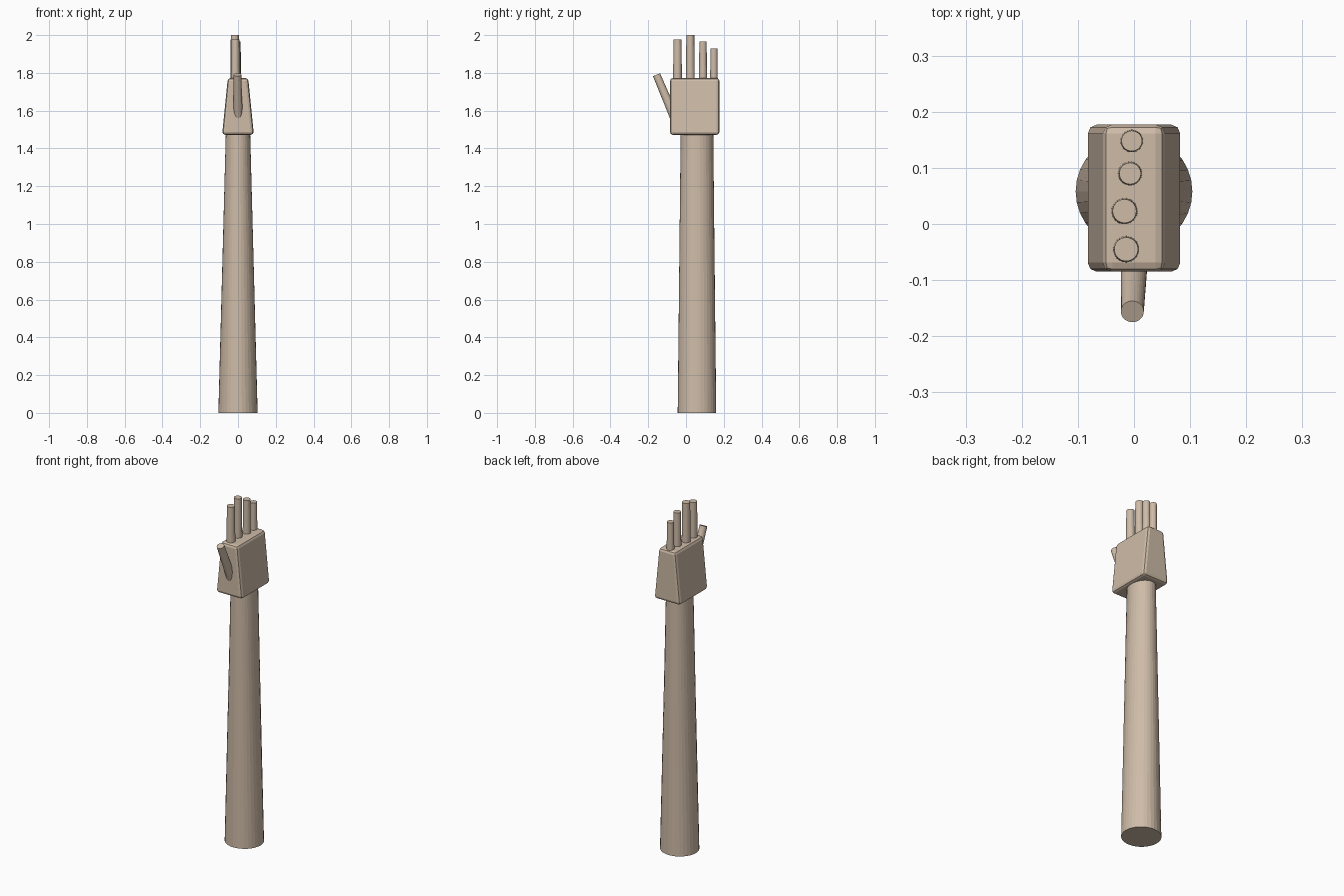
import bpy, bmesh
from mathutils import Vector

if "Cube" in bpy.data.objects:
    bpy.data.objects.remove(bpy.data.objects["Cube"])

skin = bpy.data.materials.new("skin")
skin.diffuse_color = (0.62, 0.50, 0.39, 1)
skin.use_nodes = True
skin.node_tree.nodes["Principled BSDF"].inputs["Base Color"].default_value = skin.diffuse_color


def finish(bm, name):
    bmesh.ops.recalc_face_normals(bm, faces=bm.faces)
    me = bpy.data.meshes.new(name)
    bm.to_mesh(me)
    bm.free()
    me.materials.append(skin)
    ob = bpy.data.objects.new(name, me)
    bpy.context.collection.objects.link(ob)
    return ob


def tapered_rod(name, start, end, r1, r2):
    """Tapered 32-sided cylinder between two points."""
    a, b = Vector(start), Vector(end)
    axis = b - a
    bm = bmesh.new()
    bmesh.ops.create_cone(bm, cap_ends=True, segments=32, radius1=r1,
                          radius2=r2, depth=axis.length)
    rot = Vector((0, 0, 1)).rotation_difference(axis).to_matrix()
    for v in bm.verts:
        v.co = rot @ v.co + (a + b) / 2
    return finish(bm, name)


# Forearm: round at the base, flattened towards the wrist
bm = bmesh.new()
bmesh.ops.create_cone(bm, cap_ends=True, segments=32, radius1=1, radius2=1, depth=1)
for v in bm.verts:
    top = v.co.z > 0
    sx, sy = (0.064, 0.086) if top else (0.104, 0.102)
    v.co = Vector((v.co.x * sx, v.co.y * sy + 0.058, 1.5 if top else 0))
finish(bm, "forearm")

# Palm: wedge, thicker at the wrist, with chamfered edges
bm = bmesh.new()
bmesh.ops.create_cube(bm, size=1)
for v in bm.verts:
    top = v.co.z > 0
    half = 0.054 if top else 0.084
    v.co = Vector((v.co.x * 2 * half, 0.177 if v.co.y > 0 else -0.085,
                   1.773 if top else 1.472))
palm = finish(bm, "palm")
bev = palm.modifiers.new("chamfer", 'BEVEL')
bev.width = 0.016
bev.segments = 2
bev.limit_method = 'ANGLE'

# Fingers: x, y, tip height, radius
fingers = {
    "index_finger": (-0.014, -0.045, 1.978, 0.0225),
    "middle_finger": (-0.017, 0.023, 2.0, 0.0225),
    "ring_finger": (-0.007, 0.090, 1.967, 0.0205),
    "little_finger": (-0.004, 0.148, 1.93, 0.0195),
}
for name, (x, y, z, r) in fingers.items():
    tapered_rod(name, (x, y, 1.74), (x, y, z), r * 1.05, r * 0.94)

# Thumb
tapered_rod("thumb", (0.002, -0.034, 1.50), (-0.003, -0.156, 1.79), 0.025, 0.0205)
